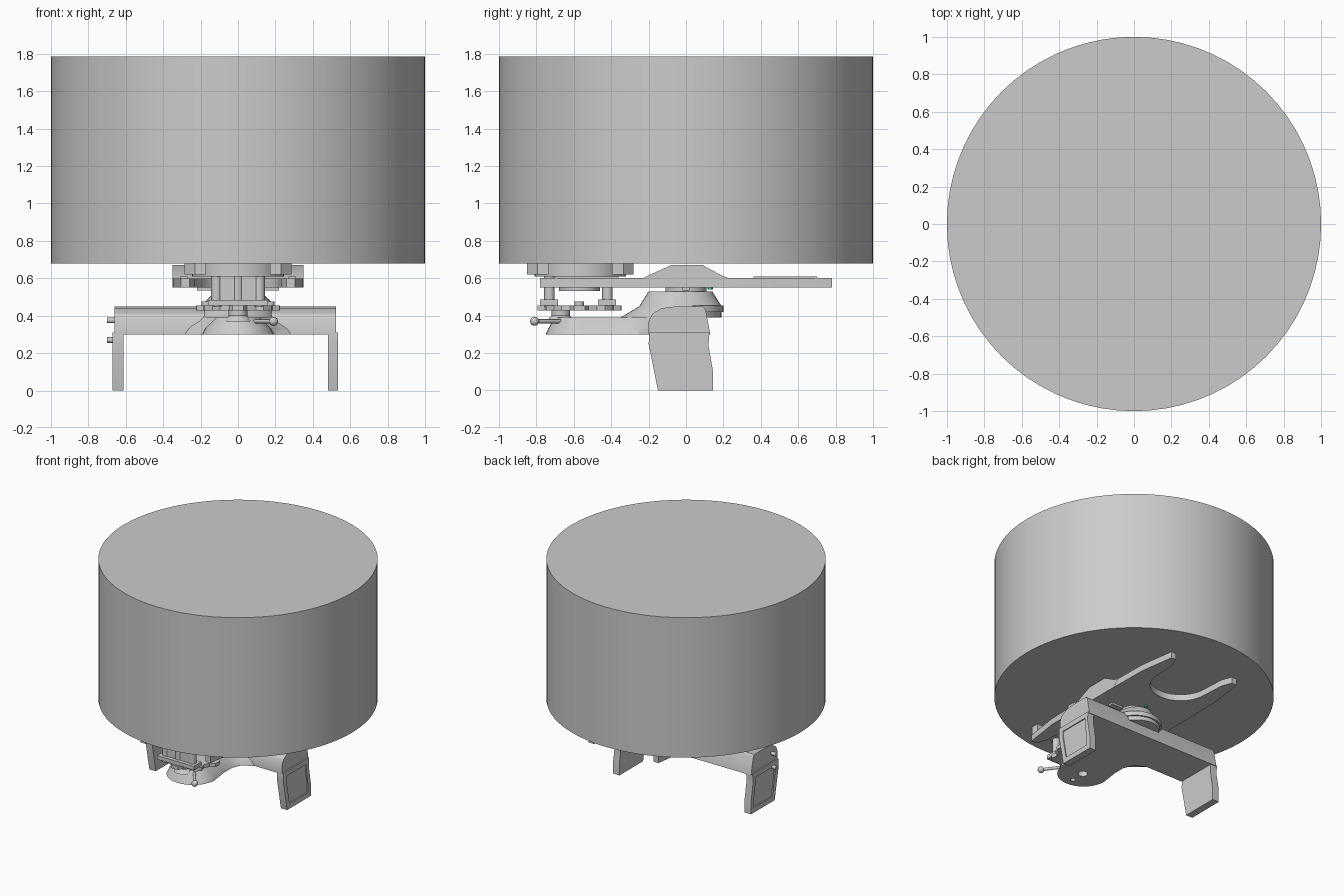
import bpy, bmesh
from math import sin, cos, pi, radians
from mathutils import Vector

if "Cube" in bpy.data.objects:
    bpy.data.objects.remove(bpy.data.objects["Cube"])


def loft(name, rings):
    """Closed solid through rings of matching 3D points."""
    bm = bmesh.new()
    rows = [[bm.verts.new(p) for p in r] for r in rings]
    n = len(rows[0])
    for a, b in zip(rows, rows[1:]):
        for i in range(n):
            j = (i + 1) % n
            bm.faces.new((a[i], a[j], b[j], b[i]))
    bm.faces.new(rows[0][::-1])
    bm.faces.new(rows[-1])
    bmesh.ops.recalc_face_normals(bm, faces=bm.faces)
    me = bpy.data.meshes.new(name)
    bm.to_mesh(me)
    bm.free()
    ob = bpy.data.objects.new(name, me)
    bpy.context.collection.objects.link(ob)
    return ob


def prism_z(name, pts, z0, z1):
    return loft(name, [[(x, y, z) for x, y in pts] for z in (z0, z1)])


def prism_x(name, pts, x0, x1):
    return loft(name, [[(x, y, z) for y, z in pts] for x in (x0, x1)])


def box(name, x0, x1, y0, y1, z0, z1):
    return prism_z(name, [(x0, y0), (x1, y0), (x1, y1), (x0, y1)], z0, z1)


def circle(cx, cy, rx, ry=None, n=32):
    ry = ry or rx
    return [(cx + rx * cos(2 * pi * i / n), cy + ry * sin(2 * pi * i / n)) for i in range(n)]


def rod(name, a, b, r, n=16):
    a, b = Vector(a), Vector(b)
    q = (b - a).to_track_quat('Z', 'Y')
    return loft(name, [[p + q @ Vector((x, y, 0)) for x, y in circle(0, 0, r, n=n)] for p in (a, b)])


def mirrored(half):
    return half + [(-x, y) for x, y in reversed(half)]


def cut(ob, cutter):
    m = ob.modifiers.new("cut", 'BOOLEAN')
    m.object, m.solver = cutter, 'EXACT'
    cutter.hide_render = True
    cutter.hide_viewport = True


# large drum
prism_z("drum", circle(0, 0, 1, n=72), 0.68, 1.785)

# cross beam and its two side legs
prism_x("cross_beam", [(-.2, .3), (-.2, .37), (-.18, .41), (-.13, .44), (-.05, .45), (.09, .45),
                       (.105, .43), (.13, .3)], -.66, .525)
leg = [(-.195, .31), (-.2, .25), (-.15, 0), (.145, 0), (.145, .1), (.12, .24), (.125, .31)]
panel = [(-.155, .27), (-.155, .22), (-.12, .04), (.11, .04), (.11, .1), (.09, .22), (.09, .27)]
for side, x0, x1, xo in (("left", -.67, -.613, -.67), ("right", .48, .535, .535)):
    ob = prism_x(side + "_leg", leg, x0, x1)
    cut(ob, prism_x(side + "_panel_cutter", panel, xo - .008, xo + .008))
for z in (.27, .375):
    rod("side_knob", (-.66, -.13, z), (-.70, -.13, z), .015)

# front arm: rounded nose, narrow waist, flare into the beam
def arm_ring(z, k, yo):
    half = [(.19 * k * sin(radians(a)), yo - .19 * k * cos(radians(a))) for a in range(0, 91, 10)][1:]
    half += [(.17 * k, -.42), (.17 * k, -.32), (.2 * k, -.25), (.3 * k, -.19), (.3 * k, -.1)]
    return [(x, y, z) for x, y in [(0, yo - .19 * k)] + mirrored(half)]

arm = loft("front_arm", [arm_ring(.3, 1, -.56), arm_ring(.33, .93, -.56), arm_ring(.39, .62, -.585)])
cut(arm, prism_z("arm_hole_cutter", circle(0, -.57, .035), .25, .34))
cut(arm, prism_z("small_hole_cutter", circle(0, -.68, .018), .25, .34))

# pivot housing on the beam, with turntable shaft
loft("pivot_housing", [[(x, y, z) for x, y in circle(0, cy, rx, ry, 40)] for z, cy, rx, ry in
     ((.39, -.08, .2, .27), (.45, -.03, .2, .22), (.53, -.03, .12, .17))])
prism_z("pivot_rim", circle(0, .01, .19, n=40), .42, .455)
prism_z("pivot_shaft", circle(0, 0, .11), .5, .58)

# double-ended fork plate with a raised centre
fork = [(.22 * sin(radians(a)), .52 - .22 * cos(radians(a))) for a in range(0, 91, 10)]
fork += [(.23, .7), (.26, .78), (.305, .78), (.345, .5), (.35, .12)]
pts = fork + [(x, -y) for x, y in reversed(fork)]
pts += [(-x, y) for x, y in reversed(pts)]
clean = []
for p in pts:
    if not clean or (Vector(p) - Vector(clean[-1])).length > 1e-4:
        clean.append(p)
if (Vector(clean[0]) - Vector(clean[-1])).length < 1e-4:
    clean.pop()
prism_z("fork_plate", clean, .55, .6)
prism_x("fork_hump", [(-.23, .6), (-.19, .62), (-.08, .67), (.09, .67), (.19, .615), (.23, .6),
                      (.2, .55), (-.2, .55)], -.35, .35)
for s in (-1, 1):
    for t in (-1, 1):
        y = sorted((t * .36, t * .70))
        box("fork_rib", s * .29 - .02, s * .29 + .02, y[0], y[1], .59, .61)
    box("fork_pad", s * .17 - .05, s * .17 + .05, -.02, .02, .535, .56)
dot = prism_z("green_indicator", circle(0, .13, .015, n=12), .54, .552)
mat = bpy.data.materials.new("green")
mat.diffuse_color = (.05, .6, .35, 1)
mat.use_nodes = True
mat.node_tree.nodes["Principled BSDF"].inputs["Base Color"].default_value = mat.diffuse_color
dot.data.materials.append(mat)

# carrier block held in the front fork, under the drum
prism_z("carrier_block", circle(0, -.565, .245, n=40), .61, .682)
for sx in (-1, 1):
    for sy in (-1, 1):
        a, b, cy = .285, .17, -.565
        prism_z("carrier_lug", [(sx * b, cy + sy * b), (sx * a, cy + sy * b), (sx * a, cy + sy * .23),
                                (sx * .23, cy + sy * a), (sx * b, cy + sy * a)], .62, .682)

# stand between carrier and arm: lobed base, end panels, corner posts
lobes = []
for i in range(48):
    a = 2 * pi * i / 48
    r = .225 if i % 6 in (0, 1, 5) else .19
    lobes.append((r * cos(a), -.57 + r * sin(a)))
prism_z("stand_base", lobes, .427, .455)
for y in (-.73, -.42):
    box("stand_panel", -.115, .115, y - .02, y + .02, .455, .62)
    for x in (-.115, 0, .115):
        rod("stand_post", (x, y, .45), (x, y, .62), .028)
    box("stand_foot", -.16, .16, y - .05, y + .045, .455, .485)
prism_z("stand_hub", circle(0, -.57, .11), .532, .62)
for s in (-1, 1):
    rod("base_bolt", (s * .17, -.57, .45), (s * .17, -.57, .475), .025)
loft("stand_neck", [[(x, y, z) for x, y in circle(0, -.67, r)] for z, r in ((.37, .075), (.4, .05), (.43, .05))])

# ball-ended handle
rod("handle_rod", (.08, -.66, .37), (.19, -.81, .37), .011)
bpy.ops.mesh.primitive_uv_sphere_add(segments=20, ring_count=12, radius=.024, location=(.19, -.81, .37))
bpy.context.object.name = "handle_ball"

# smooth round parts, keep edges sharp
for ob in bpy.context.scene.objects:
    ob.select_set(not ob.hide_render)
bpy.ops.object.shade_smooth_by_angle(angle=radians(30))
